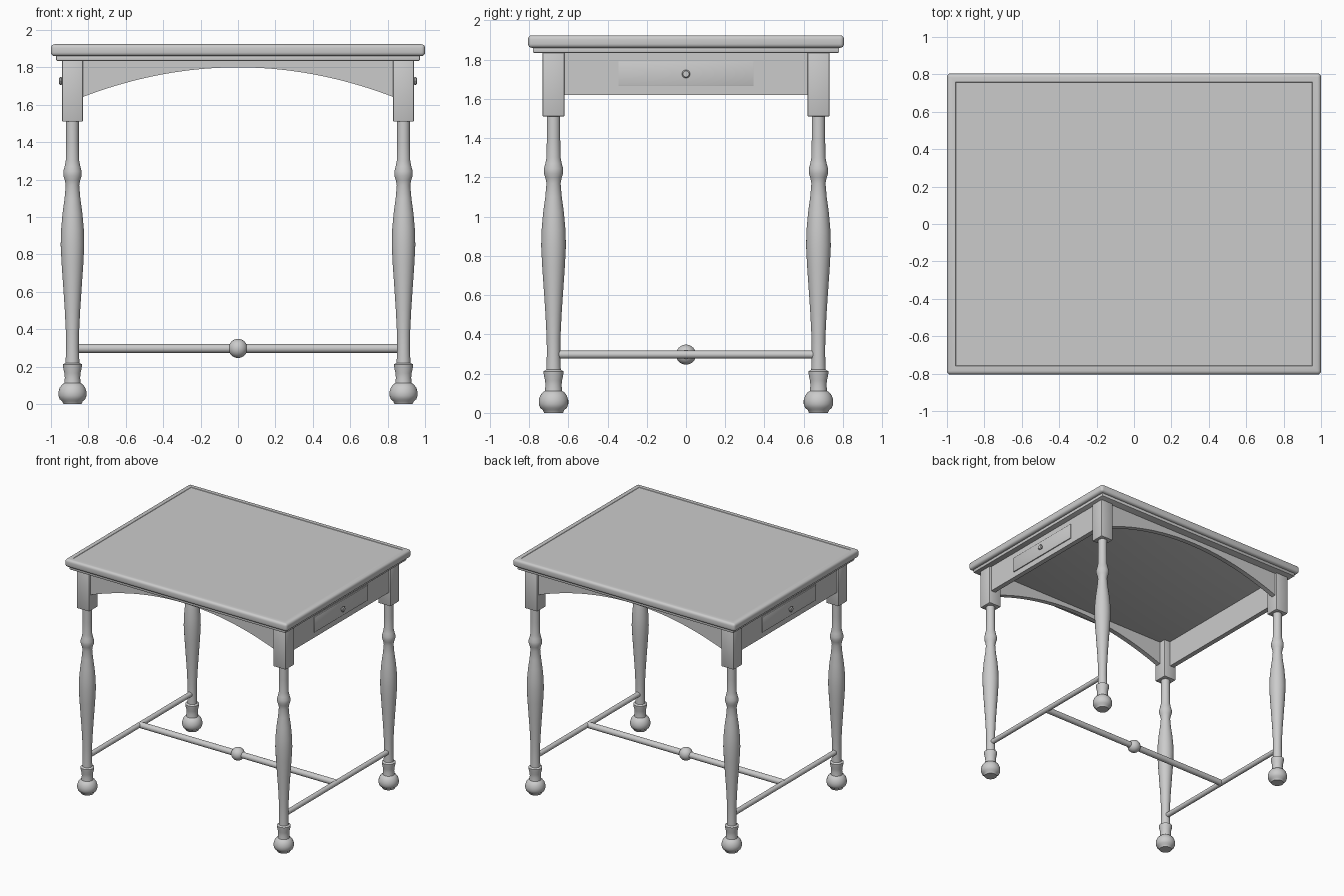
import bpy
import bmesh
import math
from mathutils import Matrix

if "Cube" in bpy.data.objects:
    bpy.data.objects.remove(bpy.data.objects["Cube"], do_unlink=True)

grey = bpy.data.materials.new("plain grey")
grey.use_nodes = True
grey.diffuse_color = (0.6, 0.6, 0.6, 1)
grey.node_tree.nodes["Principled BSDF"].inputs["Base Color"].default_value = (0.6, 0.6, 0.6, 1)

LEG_X, LEG_Y = 0.885, 0.675
STRETCHER_Z = 0.297


def finish(name, bm, smooth=None):
    """Turn a bmesh into a named grey object."""
    bmesh.ops.recalc_face_normals(bm, faces=bm.faces)
    mesh = bpy.data.meshes.new(name)
    bm.to_mesh(mesh)
    bm.free()
    mesh.materials.append(grey)
    obj = bpy.data.objects.new(name, mesh)
    bpy.context.collection.objects.link(obj)
    if smooth:
        bpy.ops.object.select_all(action="DESELECT")
        obj.select_set(True)
        bpy.context.view_layer.objects.active = obj
        bpy.ops.object.shade_smooth_by_angle(angle=math.radians(smooth))
    return obj


def box_mesh(centre, size):
    bm = bmesh.new()
    bmesh.ops.create_cube(bm, size=1, matrix=Matrix.Translation(centre) @ Matrix.Diagonal((*size, 1)))
    return bm


def box(name, centre, size, bevel=0, segments=2):
    bm = box_mesh(centre, size)
    if bevel:
        bmesh.ops.bevel(bm, geom=bm.edges[:], offset=bevel, segments=segments,
                        profile=0.5, affect="EDGES")
    return finish(name, bm, 40 if bevel else None)


def lathe(name, profile, matrix, sides=32, smooth=35):
    """Revolve (radius, height) points round z, cap both ends, then place."""
    bm = bmesh.new()
    rings = []
    for r, z in profile:
        rings.append([bm.verts.new((r * math.cos(math.tau * i / sides),
                                    r * math.sin(math.tau * i / sides), z))
                      for i in range(sides)])
    for a, b in zip(rings, rings[1:]):
        for i in range(sides):
            j = (i + 1) % sides
            bm.faces.new((a[i], a[j], b[j], b[i]))
    bm.faces.new(rings[0])
    bm.faces.new(rings[-1])
    bm.transform(matrix)
    return finish(name, bm, smooth)


# Table top: rounded slab with a shallow sunken panel
bm = box_mesh((0, 0, 1.892), (2, 1.61, 0.064))
rim = [e for e in bm.edges if abs(e.verts[0].co.z - e.verts[1].co.z) < 0.001]
posts = [e for e in bm.edges if e not in rim]
bmesh.ops.bevel(bm, geom=rim + posts, offset=0.02, segments=4, profile=0.5, affect="EDGES")
top_face = max(bm.faces, key=lambda f: f.calc_center_median().z)
bmesh.ops.inset_region(bm, faces=[top_face], thickness=0.037)
bmesh.ops.inset_region(bm, faces=[top_face], thickness=0.003, depth=-0.003)
finish("table_top", bm, 30)

# Moulding under the top
box("under_moulding", (0, 0, 1.849), (1.945, 1.56, 0.028), 0.005)

# Turned leg outline, from the floor up
LEG = [(0.048, 0), (0.055, 0.015), (0.068, 0.025), (0.075, 0.045), (0.075, 0.065),
       (0.068, 0.088), (0.055, 0.105), (0.044, 0.112), (0.041, 0.14), (0.043, 0.165),
       (0.049, 0.19), (0.051, 0.212), (0.037, 0.22), (0.034, 0.3), (0.035, 0.38),
       (0.041, 0.5), (0.049, 0.62), (0.058, 0.75), (0.063, 0.85), (0.061, 0.93),
       (0.053, 1.02), (0.042, 1.1), (0.036, 1.17), (0.042, 1.2), (0.049, 1.22),
       (0.049, 1.245), (0.042, 1.27), (0.036, 1.3), (0.034, 1.4), (0.034, 1.52)]

for sx, side in ((1, "left"), (-1, "right")):
    for sy, end in ((-1, "front"), (1, "back")):
        x, y = sx * LEG_X, sy * LEG_Y
        lathe(f"{end}_{side}_leg", LEG, Matrix.Translation((x, y, 0)))
        box(f"{end}_{side}_post", (x, y, 1.674), (0.112, 0.112, 0.328), 0.006)

    # Side apron with drawer front and knob
    box(f"{side}_apron", (sx * 0.905, 0, 1.728), (0.04, 2 * LEG_Y, 0.216))
    box(f"{side}_drawer", (sx * 0.92, 0, 1.728), (0.026, 0.69, 0.126), 0.003)
    knob = [(0.01, 0), (0.01, 0.01), (0.02, 0.014), (0.022, 0.022), (0.016, 0.028)]
    lathe(f"{side}_knob", knob,
          Matrix.Translation((sx * 0.929, 0, 1.727)) @ Matrix.Rotation(sx * math.pi / 2, 4, "Y"),
          sides=8)

    # Side stretcher between front and back legs
    lathe(f"{side}_stretcher", [(0.02, -LEG_Y), (0.02, LEG_Y)],
          Matrix.Translation((sx * LEG_X, 0, STRETCHER_Z)) @ Matrix.Rotation(math.pi / 2, 4, "X"))

# Arched aprons at front and back
STEPS = 40
for sy, end in ((-1, "front"), (1, "back")):
    bm = bmesh.new()
    columns = []
    for i in range(STEPS + 1):
        t = 2 * i / STEPS - 1
        arch = 1.8 - 0.18 * t * t
        columns.append([bm.verts.new((t * LEG_X, sy * y, z))
                        for y, z in ((0.715, arch), (0.715, 1.836), (0.675, 1.836), (0.675, arch))])
    for a, b in zip(columns, columns[1:]):
        for k in range(4):
            n = (k + 1) % 4
            bm.faces.new((a[k], a[n], b[n], b[k]))
    bm.faces.new(columns[0])
    bm.faces.new(columns[-1])
    finish(f"{end}_arched_apron", bm, 30)

# Long middle stretcher with its ball
lathe("middle_stretcher", [(0.024, -LEG_X), (0.024, LEG_X)],
      Matrix.Translation((0, 0, STRETCHER_Z)) @ Matrix.Rotation(math.pi / 2, 4, "Y"))
bm = bmesh.new()
bmesh.ops.create_uvsphere(bm, u_segments=32, v_segments=16, radius=0.051,
                          matrix=Matrix.Translation((0, 0, STRETCHER_Z)))
finish("stretcher_ball", bm, 40)
